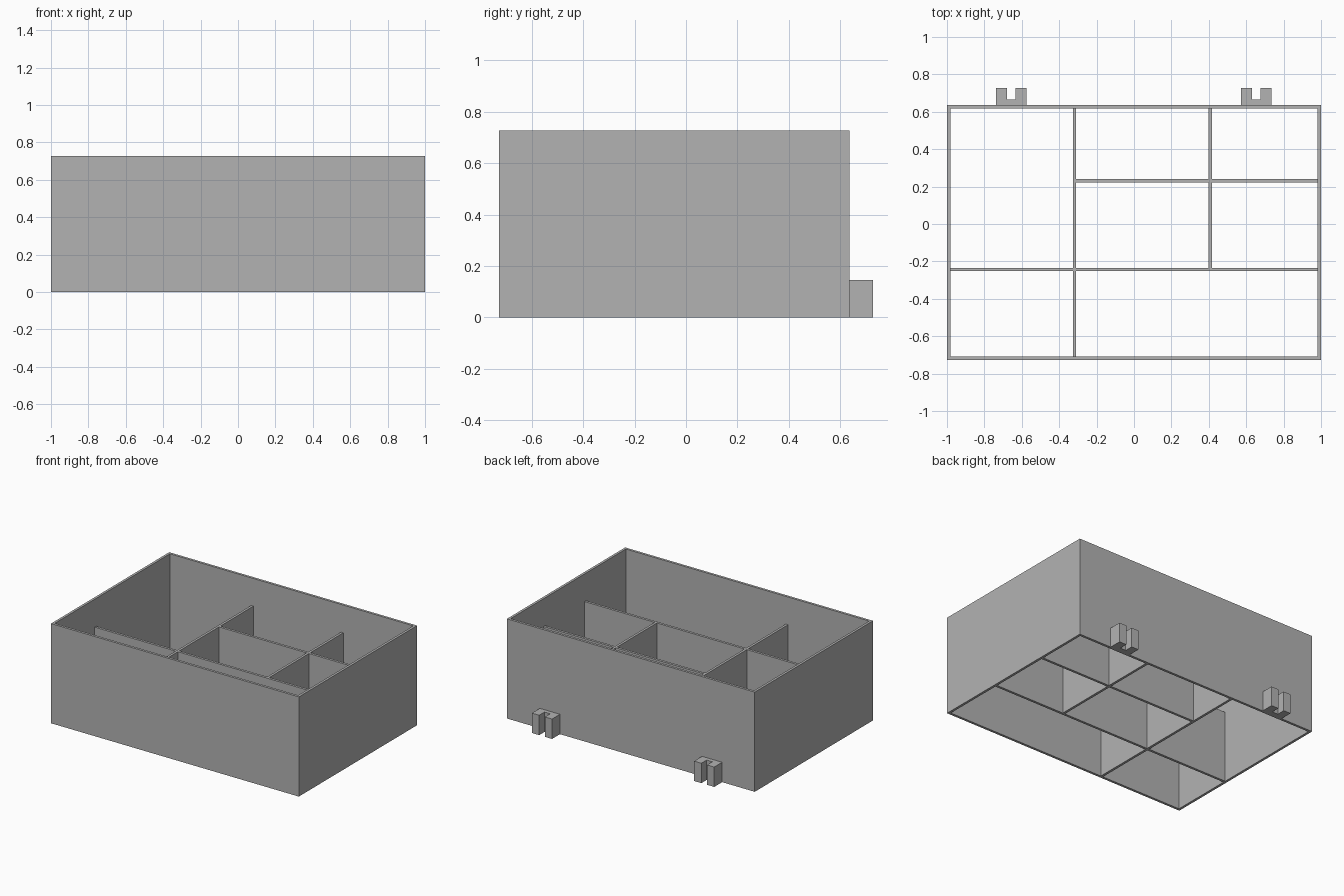
import bpy
import bmesh
from mathutils import Vector

cube = bpy.data.objects.get("Cube")
if cube:
    bpy.data.objects.remove(cube, do_unlink=True)

# Main dimensions
WALL = 0.018
HEIGHT = 0.727
DIVIDER_HEIGHT = 0.525
FRONT, BACK, SIDE = -0.727, 0.636, 1.0
CLIP_HEIGHT = 0.145

# Single grey plastic
grey = bpy.data.materials.new("grey plastic")
grey.use_nodes = True
colour = (0.45, 0.45, 0.45, 1)
grey.diffuse_color = colour
grey.node_tree.nodes["Principled BSDF"].inputs["Base Color"].default_value = colour


def finish(name, bm):
    bmesh.ops.recalc_face_normals(bm, faces=bm.faces)
    mesh = bpy.data.meshes.new(name)
    bm.to_mesh(mesh)
    bm.free()
    mesh.materials.append(grey)
    obj = bpy.data.objects.new(name, mesh)
    bpy.context.collection.objects.link(obj)
    return obj


def extrude_up(bm, height):
    result = bmesh.ops.extrude_face_region(bm, geom=list(bm.faces), use_keep_orig=True)
    top = [v for v in result["geom"] if isinstance(v, bmesh.types.BMVert)]
    bmesh.ops.translate(bm, verts=top, vec=Vector((0, 0, height)))


def prism(name, outline, height):
    bm = bmesh.new()
    bm.faces.new([bm.verts.new((x, y, 0)) for x, y in outline])
    extrude_up(bm, height)
    return finish(name, bm)


def rectangle(x0, x1, y0, y1):
    return [(x0, y0), (x1, y0), (x1, y1), (x0, y1)]


# Outer wall: a bottomless rectangular frame
bm = bmesh.new()
outer = [bm.verts.new((x, y, 0)) for x, y in rectangle(-SIDE, SIDE, FRONT, BACK)]
inner = [bm.verts.new((x, y, 0)) for x, y in
         rectangle(-SIDE + WALL, SIDE - WALL, FRONT + WALL, BACK - WALL)]
for i in range(4):
    j = (i + 1) % 4
    bm.faces.new((outer[i], outer[j], inner[j], inner[i]))
extrude_up(bm, HEIGHT)
finish("outer_wall", bm)

# Dividers, cut where they meet so that none overlap
half = WALL / 2
x_right, x_left = -0.318, 0.408
y_front, y_back = -0.243, 0.231
x_in, y_in_front, y_in_back = SIDE - WALL, FRONT + WALL, BACK - WALL
dividers = {
    "cross_divider": (-x_in, x_in, y_front - half, y_front + half),
    "front_divider": (x_right - half, x_right + half, y_in_front, y_front - half),
    "long_divider": (x_right - half, x_right + half, y_front + half, y_in_back),
    "back_cross_divider": (x_right + half, x_in, y_back - half, y_back + half),
    "middle_divider": (x_left - half, x_left + half, y_front + half, y_back - half),
    "back_divider": (x_left - half, x_left + half, y_back + half, y_in_back),
}
for name, bounds in dividers.items():
    prism(name, rectangle(*bounds), DIVIDER_HEIGHT)

# U-shaped clips on the back wall
for side, cx in (("right", -0.656), ("left", 0.653)):
    w, slot, base, tip = 0.081, 0.023, 0.666, 0.727
    outline = [(-w, BACK), (w, BACK), (w, tip), (slot, tip),
               (slot, base), (-slot, base), (-slot, tip), (-w, tip)]
    prism(side + "_clip", [(cx + x, y) for x, y in outline], CLIP_HEIGHT)
